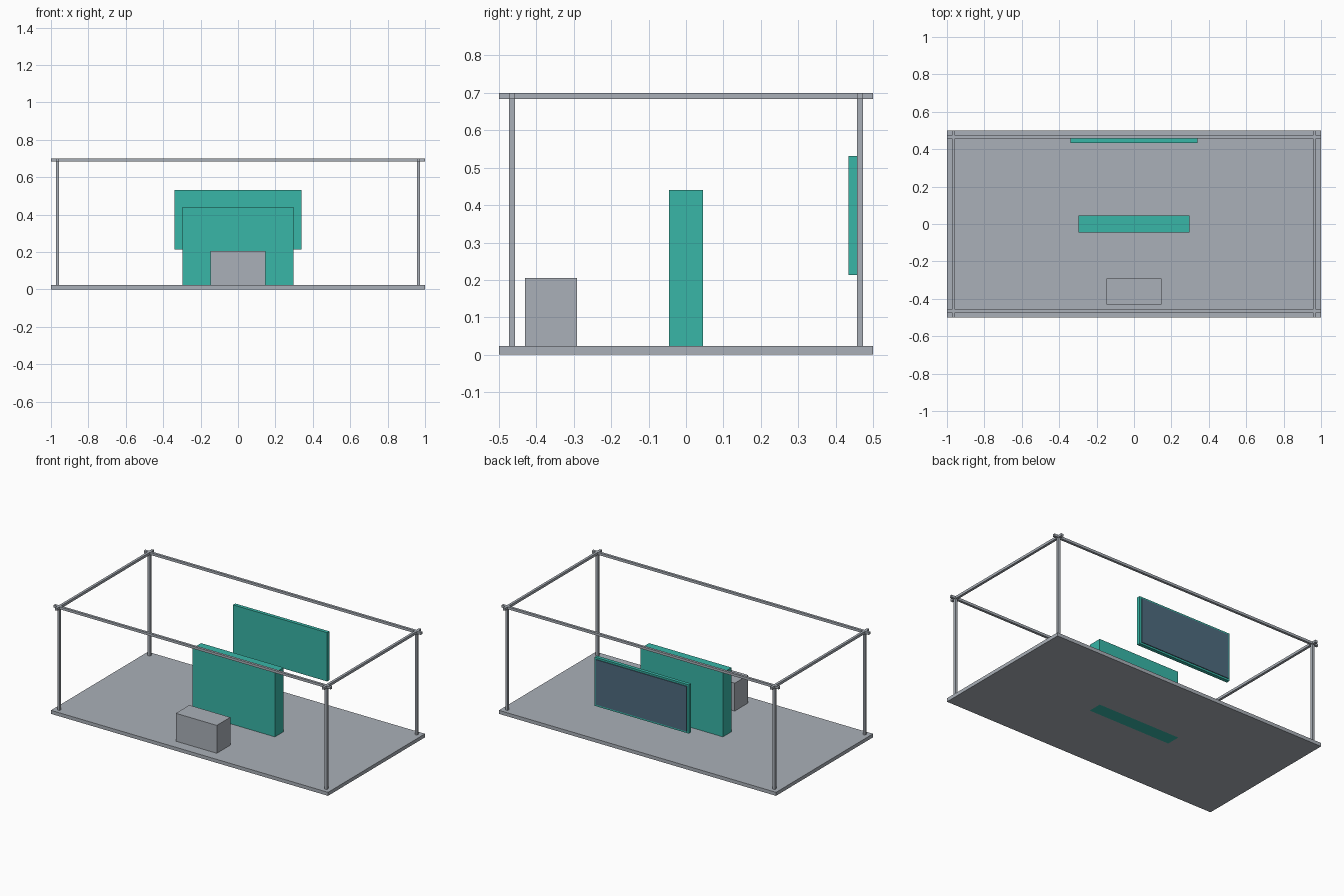
import bpy

if "Cube" in bpy.data.objects:
    bpy.data.objects.remove(bpy.data.objects["Cube"])


def material(name, r, g, b):
    def lin(c):
        c /= 255
        return c / 12.92 if c <= 0.04045 else ((c + 0.055) / 1.055) ** 2.4
    m = bpy.data.materials.new(name)
    m.diffuse_color = (lin(r), lin(g), lin(b), 1)
    m.use_nodes = True
    m.node_tree.nodes["Principled BSDF"].inputs["Base Color"].default_value = m.diffuse_color
    return m


grey = material("grey", 170, 176, 184)
teal = material("teal", 56, 182, 167)
slate = material("slate_blue", 78, 107, 127)


def box(name, x, y, z, mat):
    """Box from (min, max) ranges on each axis."""
    bpy.ops.mesh.primitive_cube_add(size=1, location=[(a + b) / 2 for a, b in (x, y, z)])
    ob = bpy.context.object
    ob.name = name
    ob.scale = [b - a for a, b in (x, y, z)]
    bpy.ops.object.transform_apply(location=False, rotation=False, scale=True)
    if mat:
        ob.data.materials.append(mat)
    return ob


def around(c, half):
    return (c - half, c + half)


BAR = 0.008          # half thickness of the frame bars
PX, PY = 0.964, 0.465
RAIL_Z = (0.684, 0.70)

# Floor slab with an opening where the partition passes through
floor = box("floor", (-1, 1), (-0.5, 0.5), (0, 0.023), grey)
cutter = box("floor_cutter", (-0.298, 0.298), (-0.045, 0.045), (-0.1, 0.1), None)
cutter.hide_render = True
cutter.hide_viewport = True
cutter.display_type = 'WIRE'
cut = floor.modifiers.new("partition_opening", 'BOOLEAN')
cut.operation = 'DIFFERENCE'
cut.solver = 'EXACT'
cut.object = cutter

# Central partition and front counter
box("partition", (-0.298, 0.298), (-0.045, 0.045), (0, 0.441), teal)
box("counter", (-0.148, 0.148), (-0.43, -0.291), (0.015, 0.205), grey)

# Hanging panel with a dark plate on its back
box("panel", (-0.34, 0.34), (0.434, 0.457), (0.213, 0.531), teal)
box("panel_back", (-0.328, 0.328), (0.455, 0.462), (0.225, 0.519), slate)

# Open frame: corner posts and crossing top rails
for sx in (-1, 1):
    for sy in (-1, 1):
        box("post", around(sx * PX, BAR), around(sy * PY, BAR), (0.02, 0.69), grey)
for s in (-1, 1):
    box("long_rail", (-1, 1), around(s * PY, BAR), RAIL_Z, grey)
    box("side_rail", around(s * PX, BAR), (-0.5, 0.5), RAIL_Z, grey)
